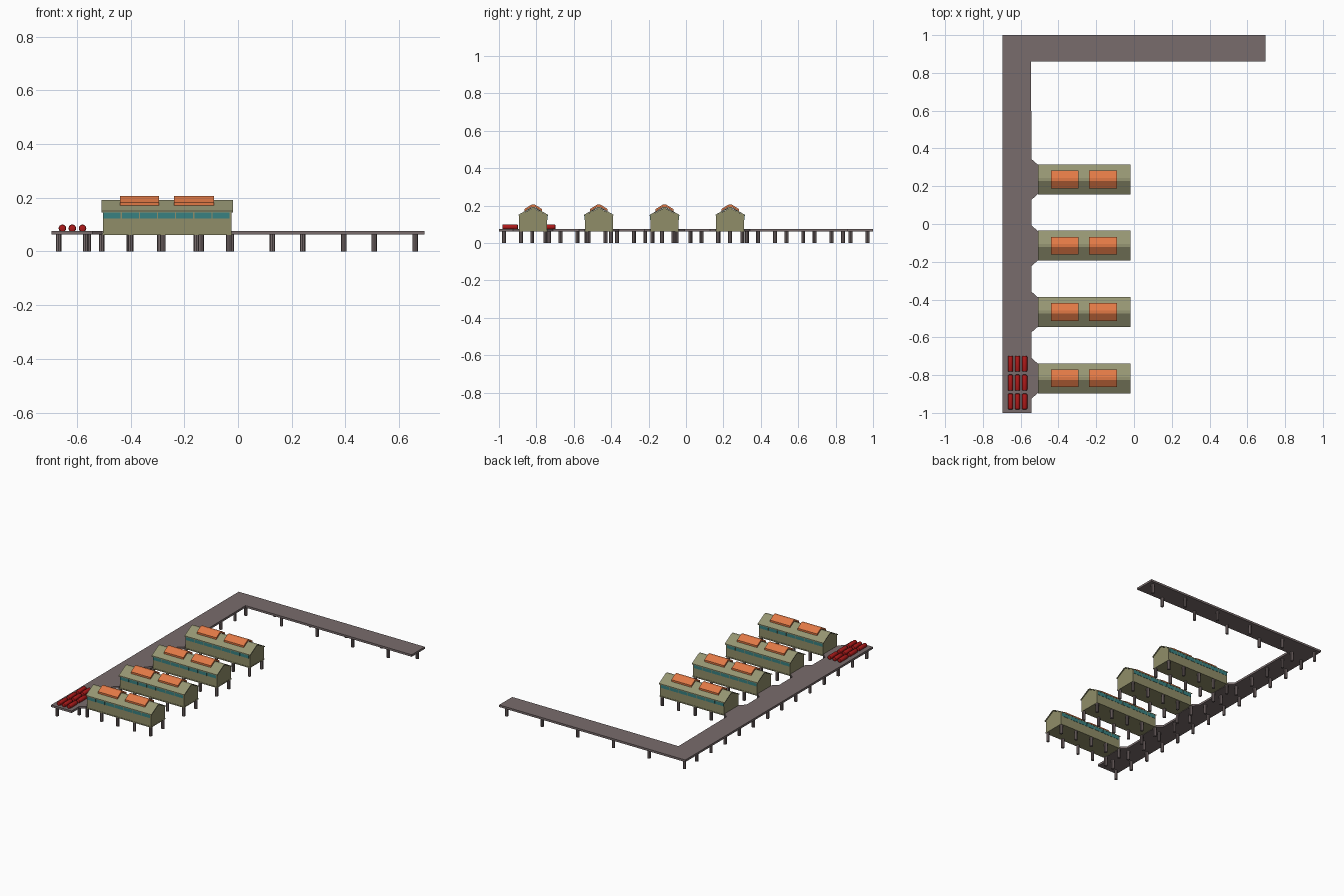
import bpy, bmesh
from math import pi
from mathutils import Matrix, Vector

if "Cube" in bpy.data.objects:
    bpy.data.objects.remove(bpy.data.objects["Cube"])


def material(name, rgb):
    m = bpy.data.materials.new(name)
    m.diffuse_color = (*rgb, 1)
    m.use_nodes = True
    m.node_tree.nodes["Principled BSDF"].inputs["Base Color"].default_value = m.diffuse_color
    return m


WOOD = material("weathered_wood", (0.19, 0.15, 0.15))
OLIVE = material("olive_wall", (0.28, 0.27, 0.14))
ROOF = material("olive_roof", (0.30, 0.30, 0.17))
TEAL = material("teal_glass", (0.04, 0.22, 0.22))
ORANGE = material("orange_panel", (0.75, 0.19, 0.06))
RED = material("red_paint", (0.42, 0.01, 0.01))


def finish(name, bm, mat):
    bmesh.ops.recalc_face_normals(bm, faces=bm.faces[:])
    me = bpy.data.meshes.new(name)
    bm.to_mesh(me)
    bm.free()
    me.materials.append(mat)
    ob = bpy.data.objects.new(name, me)
    bpy.context.collection.objects.link(ob)
    return ob


def prism(name, points, offset, mat):
    """Extrude a closed 3D outline along an offset vector."""
    bm = bmesh.new()
    face = bm.faces.new([bm.verts.new(p) for p in points])
    res = bmesh.ops.extrude_face_region(bm, geom=[face])
    verts = [v for v in res["geom"] if isinstance(v, bmesh.types.BMVert)]
    bmesh.ops.translate(bm, verts=verts, vec=offset)
    if not any(len(f.verts) and f.calc_center_median() == face.calc_center_median()
               for f in bm.faces):
        bm.faces.new(face.verts)
    return finish(name, bm, mat)


def boxes(name, specs, mat):
    """Several boxes (x0, x1, y0, y1, z0, z1) in one object."""
    bm = bmesh.new()
    for x0, x1, y0, y1, z0, z1 in specs:
        mid = Vector((x0 + x1, y0 + y1, z0 + z1)) / 2
        bmesh.ops.create_cube(bm, size=1, matrix=Matrix.Translation(mid)
                              @ Matrix.Diagonal((x1 - x0, y1 - y0, z1 - z0, 1)))
    return finish(name, bm, mat)


def posts(name, places):
    bm = bmesh.new()
    for x, y in places:
        bmesh.ops.create_cone(bm, cap_ends=True, segments=8, radius1=0.0105,
                              radius2=0.0105, depth=0.064,
                              matrix=Matrix.Translation((x, y, 0.032)))
    return finish(name, bm, WOOD)


def gable_strip(name, x0, x1, cy, half, low, high, thick, mat):
    """Folded sheet following the roof slope."""
    r = 0.008
    upper = [(-half, low), (-r, high), (r, high), (half, low)]
    lower = [(y, z - thick) for y, z in reversed(upper)]
    return prism(name, [(x0, cy + y, z) for y, z in upper + lower], (x1 - x0, 0, 0), mat)


HOUSES = [0.236 - 0.351 * i for i in range(4)]

# L-shaped deck with a flared landing at each house
outline = [(-0.695, -1), (-0.542, -1)]
for cy in reversed(HOUSES):
    outline += [(-0.542, cy - 0.107), (-0.508, cy - 0.077),
                (-0.508, cy + 0.077), (-0.542, cy + 0.107)]
outline += [(-0.546, 0.86), (0.695, 0.86), (0.695, 1), (-0.695, 1)]
prism("deck", [(x, y, 0.062) for x, y in outline], (0, 0, 0.014), WOOD)

# Staggered deck posts on both arms
posts("long_arm_posts",
      [(-0.567, 0.778 - 0.151 * i) for i in range(12)]
      + [(-0.668, 0.99 - 0.02 - 0.151 * i + 0.02 * (i > 0)) for i in range(14)])
posts("short_arm_posts",
      [(0.66 - 0.266 * i, 0.97) for i in range(5)]
      + [(0.507 - 0.266 * i, 0.88) for i in range(5)])

for i, cy in enumerate(HOUSES):
    n = f"house_{i + 1}_"
    # Walls and floor
    wall = [(-0.075, 0.062), (0.075, 0.062), (0.075, 0.148), (0, 0.188), (-0.075, 0.148)]
    prism(n + "walls", [(-0.503, cy + y, z) for y, z in wall], (0.479, 0, 0), OLIVE)
    boxes(n + "floor", [(-0.504, -0.023, cy - 0.077, cy + 0.077, 0.061, 0.068)], OLIVE)
    # Roof and raised orange panels
    gable_strip(n + "roof", -0.509, -0.019, cy, 0.0795, 0.151, 0.192, 0.006, ROOF)
    for k, (a, b) in enumerate(((-0.440, -0.294), (-0.238, -0.089))):
        gable_strip(f"{n}roof_panel_{k + 1}", a, b, cy, 0.047, 0.182, 0.206, 0.012, ORANGE)
    # Window strips on both long sides
    boxes(n + "windows",
          [(-0.500 + 0.0675 * k, -0.437 + 0.0675 * k,
            cy + s * 0.0755 - 0.001, cy + s * 0.0755 + 0.001, 0.123, 0.147)
           for k in range(7) for s in (-1, 1)], TEAL)
    # Stilts
    posts(n + "stilts", [(x, cy + s * 0.065) for s in (-1, 1)
                         for x in (-0.508, -0.40, -0.28, -0.155, -0.034)])

# Red barrels lying in a three by three stack
bm = bmesh.new()
for x in (-0.654, -0.617, -0.579):
    for y in (-0.74, -0.84, -0.94):
        place = Matrix.Translation((x, y, 0.086)) @ Matrix.Rotation(pi / 2, 4, "X")
        bmesh.ops.create_cone(bm, cap_ends=True, segments=16, radius1=0.014,
                              radius2=0.014, depth=0.084, matrix=place)
caps = [e for e in bm.edges if any(len(f.verts) > 4 for f in e.link_faces)]
bmesh.ops.bevel(bm, geom=caps, offset=0.006, segments=2, profile=0.5, affect="EDGES")
barrels = finish("barrels", bm, RED)
bpy.context.view_layer.objects.active = barrels
barrels.select_set(True)
bpy.ops.object.shade_smooth_by_angle()
